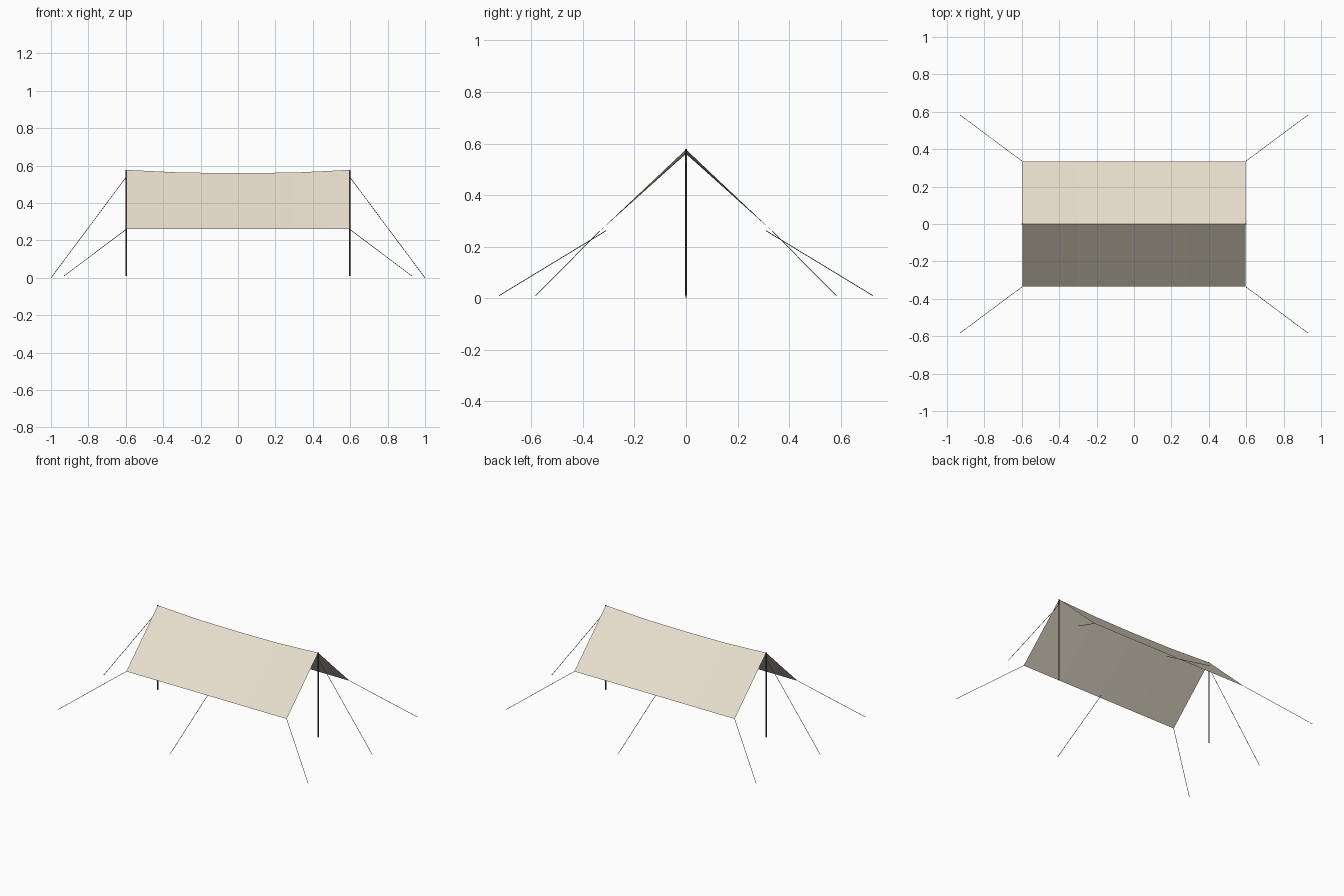
import bpy, bmesh
from mathutils import Vector

if "Cube" in bpy.data.objects:
    bpy.data.objects.remove(bpy.data.objects["Cube"])


def material(name, color):
    m = bpy.data.materials.new(name)
    m.diffuse_color = (*color, 1)
    m.use_nodes = True
    m.node_tree.nodes["Principled BSDF"].inputs["Base Color"].default_value = m.diffuse_color
    return m


cloth = material("canvas", (0.80, 0.73, 0.60))
metal = material("dark_metal", (0.06, 0.06, 0.06))
cord = material("cord", (0.25, 0.24, 0.22))


def rod(name, a, b, radius, sides, mat):
    """Thin cylinder between two points."""
    a, b = Vector(a), Vector(b)
    bpy.ops.mesh.primitive_cylinder_add(vertices=sides, radius=radius,
                                        depth=(b - a).length, location=(a + b) / 2)
    ob = bpy.context.object
    ob.name = name
    ob.rotation_euler = (b - a).to_track_quat('Z', 'Y').to_euler()
    ob.data.materials.append(mat)
    return ob


# Canopy: two slopes hung from a sagging ridge
HALF, EAVE_Y, EAVE_Z = 0.597, 0.335, 0.26
ridge = [(-HALF, 0.577), (-0.3, 0.563), (0, 0.56), (0.3, 0.563), (HALF, 0.577)]
bm = bmesh.new()
rows = [[bm.verts.new(p) for p in ((x, -EAVE_Y, EAVE_Z), (x, 0, z), (x, EAVE_Y, EAVE_Z))]
        for x, z in ridge]
for r0, r1 in zip(rows, rows[1:]):
    for i in range(2):
        bm.faces.new((r0[i], r1[i], r1[i + 1], r0[i + 1]))
mesh = bpy.data.meshes.new("canopy")
bm.to_mesh(mesh)
bm.free()
canopy = bpy.data.objects.new("canopy", mesh)
bpy.context.collection.objects.link(canopy)
mesh.materials.append(cloth)

for sx, side in ((-1, "left"), (1, "right")):
    # Upright pole and ridge guy line at each end
    rod(f"{side}_pole", (sx * 0.597, 0, 0.01), (sx * 0.597, 0, 0.578), 0.004, 8, metal)
    rod(f"{side}_ridge_line", (sx * 0.597, 0, 0.54), (sx * 0.999, 0, 0.001), 0.0015, 6, cord)
    # Corner guy lines
    for sy, end in ((-1, "front"), (1, "back")):
        rod(f"{end}_{side}_corner_line", (sx * HALF, sy * EAVE_Y, EAVE_Z),
            (sx * 0.93, sy * 0.583, 0.01), 0.0015, 6, cord)

# Guy lines at the middle of each eave
for sy, end in ((-1, "front"), (1, "back")):
    rod(f"{end}_middle_line", (0, sy * 0.31, 0.262), (0, sy * 0.725, 0.01), 0.0015, 6, cord)
